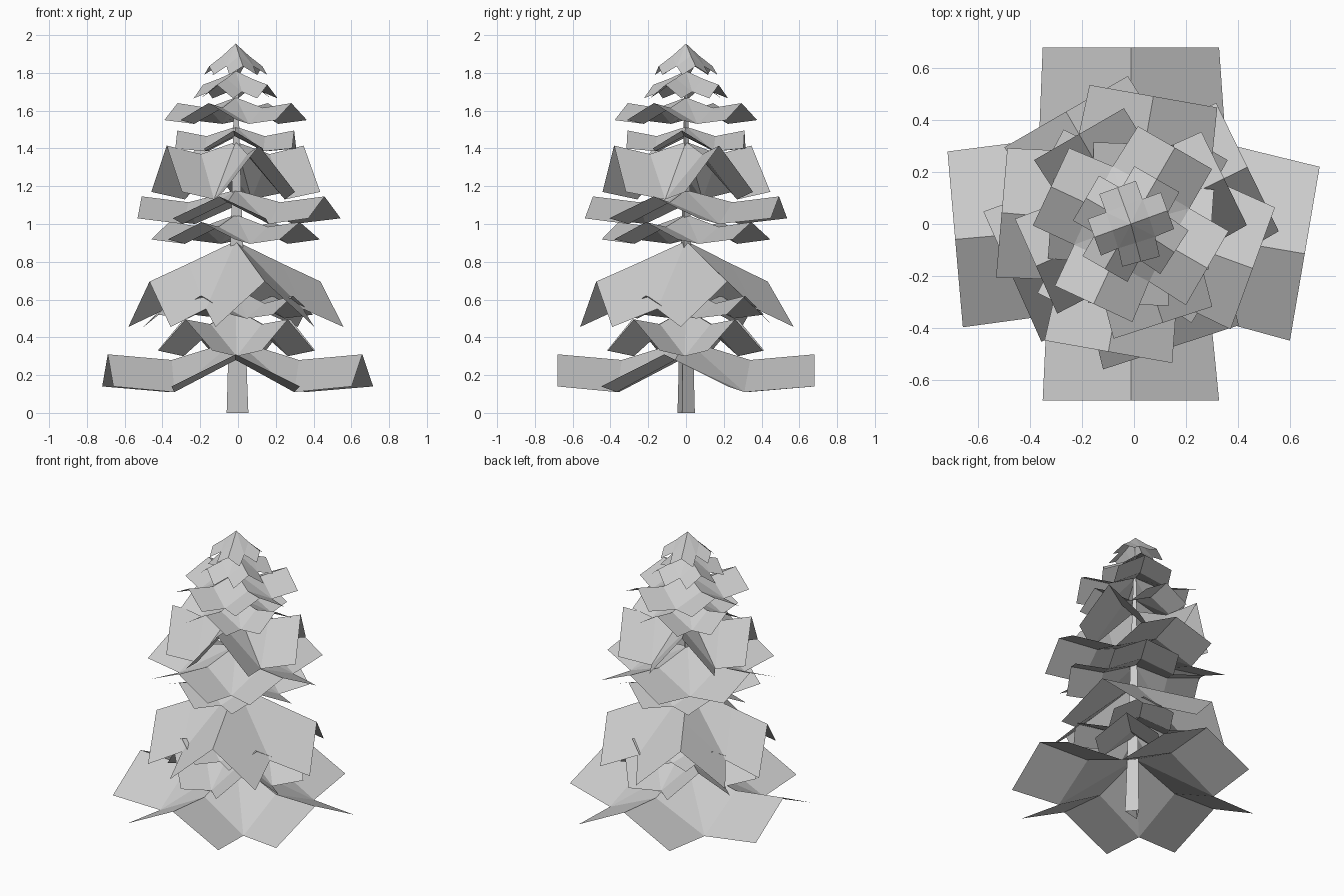
import bpy, bmesh
from math import radians, sin, cos
from mathutils import Vector

if "Cube" in bpy.data.objects:
    bpy.data.objects.remove(bpy.data.objects["Cube"])

AXIS_X = -0.012


def new_object(name, bm):
    mesh = bpy.data.meshes.new(name)
    bm.to_mesh(mesh)
    bm.free()
    obj = bpy.data.objects.new(name, mesh)
    bpy.context.collection.objects.link(obj)
    return obj


def spot(angle, r, t, z):
    """Point at distance r along a spray's ridge and t to its left."""
    c, s = cos(radians(angle)), sin(radians(angle))
    return Vector((AXIS_X + r * c - t * s, r * s + t * c, z))


def branch_tier(name, reach, half, apex, mid_z, end_z, angles):
    """Folded sprays around an apex: a closed inner fan, then two ridged outer quads.
    mid_z and end_z are (ridge height, corner height)."""
    bm = bmesh.new()
    top = bm.verts.new((AXIS_X, 0, apex))
    # Neighbouring sprays share one inner corner
    n = len(angles)
    shared = []
    for i in range(n):
        left = spot(angles[i], half, half, mid_z[1])
        right = spot(angles[(i + 1) % n], half, -half, mid_z[1])
        shared.append(bm.verts.new((left + right) / 2))
    for i, a in enumerate(angles):
        ridge = bm.verts.new(spot(a, half, 0, mid_z[0]))
        mid = [shared[i - 1], ridge, shared[i]]
        end = [bm.verts.new(spot(a, reach, t * half, end_z[abs(t)])) for t in (-1, 0, 1)]
        for k in (0, 1):
            bm.faces.new((top, mid[k], mid[k + 1]))
            bm.faces.new((mid[k], end[k], end[k + 1], mid[k + 1]))
    return new_object(name, bm)


# Tiers from the ground up: reach, half width, apex, mid heights, end heights, angles
tiers = [
    (.68, .340, .385, (.28, .11), (.31, .14), (-9.7, 90, 185, 270)),
    (.39, .195, .55, (.47, .30), (.495, .33), (-45, 42, 135, 227)),
    (.37, .185, .66, (.58, .50), (.62, .52), (-35, 58, 150, 240)),
    (.50, .275, .91, (.79, .55), (.695, .455), (26, 120, 204, 288)),
    (.40, .200, 1.05, (.985, .895), (1.01, .918), (-32, 60, 152, 243)),
    (.50, .250, 1.18, (1.115, 1.0), (1.146, 1.03), (-20, 80, 175, 260)),
    (.40, .200, 1.435, (1.37, 1.13), (1.415, 1.17), (26, 120, 204, 288)),
    (.31, .155, 1.515, (1.465, 1.385), (1.495, 1.40), (-4, 88, 176, 268)),
    (.34, .165, 1.67, (1.615, 1.53), (1.64, 1.55), (-30, 60, 155, 245)),
    (.20, .100, 1.81, (1.77, 1.70), (1.737, 1.665), (-33, 60, 150, 240)),
    (.15, .075, 1.955, (1.89, 1.835), (1.835, 1.79), (20, 110, 200, 285)),
]
for i, tier in enumerate(tiers, 1):
    branch_tier(f"branch_tier_{i}", *tier)

# Tapered three-sided trunk
bm = bmesh.new()
base = [(-.048, -.045), (.067, -.02), (.012, .047)]
rings = [[bm.verts.new((AXIS_X + x * k, y * k, z)) for x, y in base]
         for z, k in ((0, 1), (.17, .9), (1.9, .1))]
for low, high in zip(rings, rings[1:]):
    for i in range(3):
        j = (i + 1) % 3
        bm.faces.new((low[i], low[j], high[j], high[i]))
new_object("trunk", bm)
